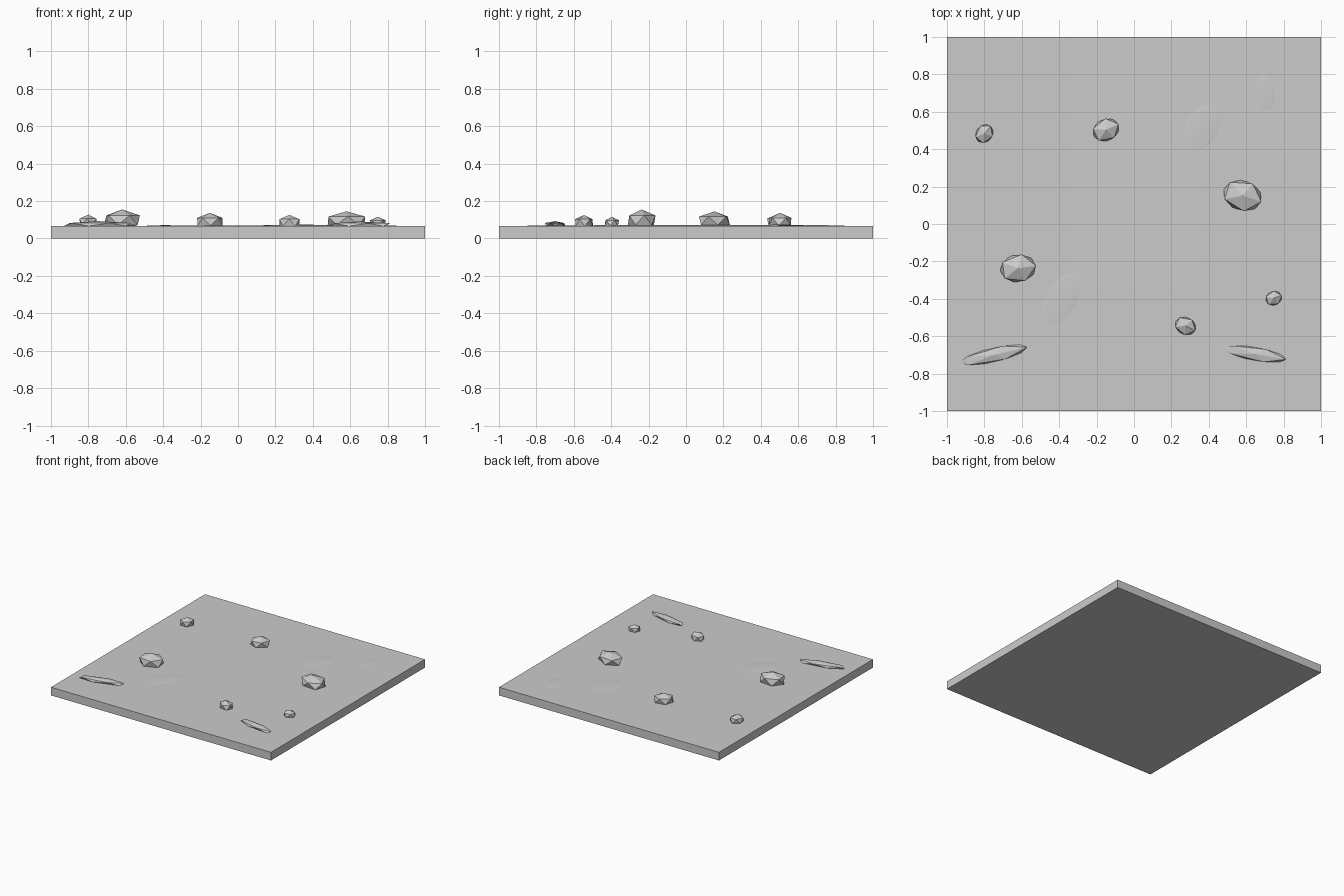
import bpy, bmesh
from math import radians
from mathutils import Matrix, Vector

if "Cube" in bpy.data.objects:
    bpy.data.objects.remove(bpy.data.objects["Cube"])

TOP = 0.067

def finish(bm, name):
    mesh = bpy.data.meshes.new(name)
    bm.to_mesh(mesh)
    bm.free()
    obj = bpy.data.objects.new(name, mesh)
    bpy.context.collection.objects.link(obj)
    return obj

def blob(name, x, y, z, rx, ry, rz, angle, detail=1):
    """Faceted ball, squashed then turned about z."""
    bm = bmesh.new()
    bmesh.ops.create_icosphere(bm, subdivisions=detail, radius=1)
    m = (Matrix.Translation((x, y, z)) @ Matrix.Rotation(radians(angle), 4, 'Z')
         @ Matrix.Diagonal((rx, ry, rz, 1)))
    bm.transform(m)
    return finish(bm, name)

# ground slab, its top very slightly uneven
bm = bmesh.new()
bmesh.ops.create_cube(bm, size=1,
                      matrix=Matrix.Translation((0, 0, TOP / 2)) @ Matrix.Diagonal((2, 2, TOP, 1)))
top_edges = [e for e in bm.edges if all(v.co.z > TOP / 2 for v in e.verts)]
bmesh.ops.subdivide_edges(bm, edges=top_edges, cuts=2, use_grid_fill=True)
for v in bm.verts:
    if v.co.z > TOP / 2 and max(abs(v.co.x), abs(v.co.y)) < 0.9:
        v.co.z += 0.005 if v.co.x > 0 else 0.001
finish(bm, "ground_slab")

# rocks: x, y, top height, radius x, radius y, radius z, angle
rocks = [
    (-0.62, -0.237, 0.155, 0.108, 0.083, 0.057, 8),
    (0.58, 0.152, 0.145, 0.118, 0.090, 0.050, -18),
    (-0.15, 0.503, 0.137, 0.082, 0.066, 0.048, 25),
    (-0.80, 0.483, 0.128, 0.059, 0.050, 0.040, 50),
    (0.275, -0.545, 0.126, 0.065, 0.052, 0.041, -25),
    (0.747, -0.397, 0.116, 0.050, 0.042, 0.034, 20),
]
for i, (x, y, top, rx, ry, rz, a) in enumerate(rocks):
    blob(f"rock_{i + 1}", x, y, top - rz, rx, ry, rz, a)

# long low ridges
blob("ridge_left", -0.75, -0.70, 0.075, 0.205, 0.042, 0.018, 13)
blob("ridge_right", 0.65, -0.695, 0.074, 0.185, 0.040, 0.017, -10)

# thin ground patches
patches = [
    (-0.385, -0.395, 0.175, 0.092, 58, 0.071),
    (0.365, 0.51, 0.145, 0.095, 65, 0.074),
    (0.70, 0.70, 0.105, 0.060, 95, 0.072),
]
for i, (x, y, rx, ry, a, top) in enumerate(patches):
    blob(f"ground_patch_{i + 1}", x, y, top - 0.006, rx, ry, 0.006, a, 3)
